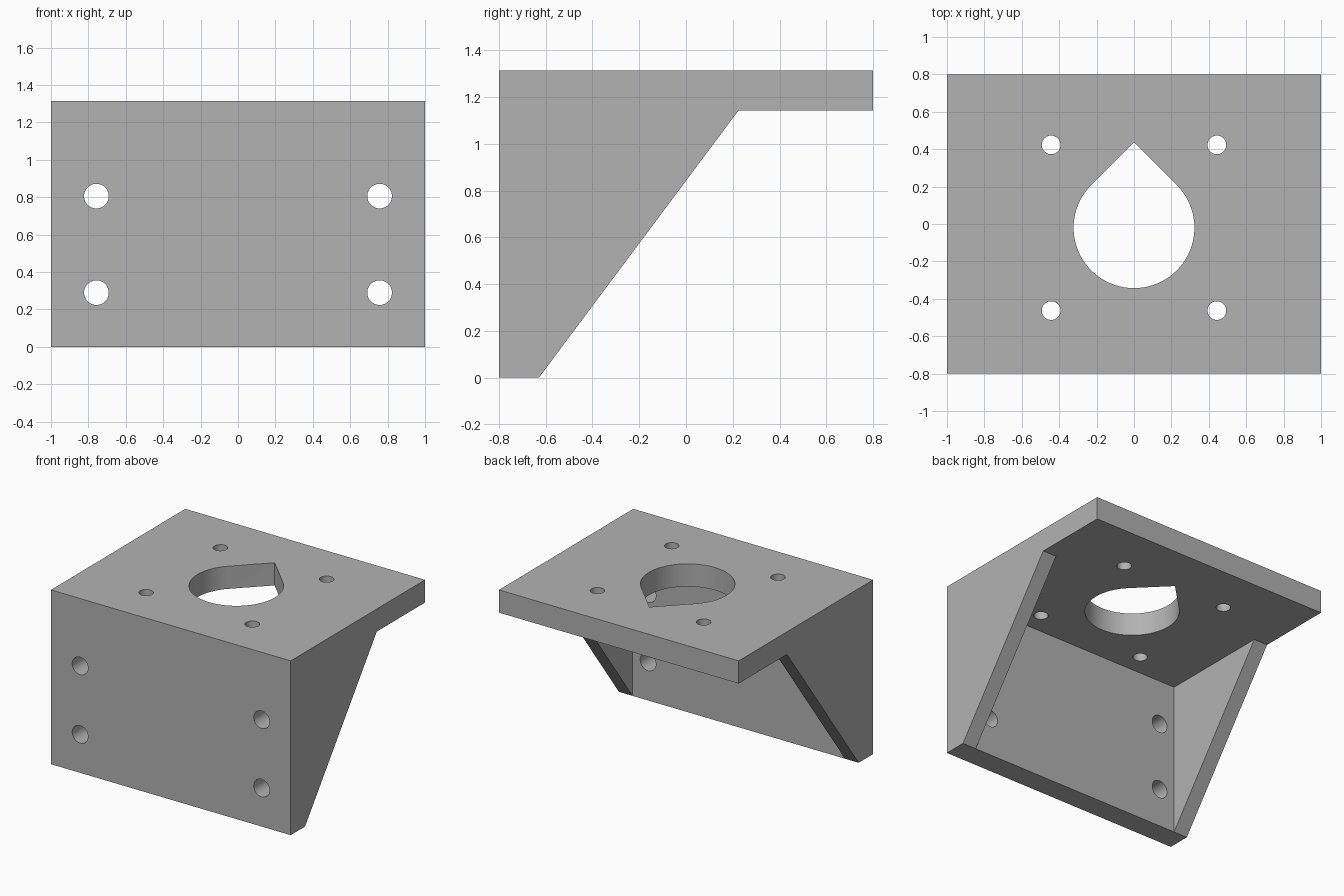
import bpy, bmesh
from math import cos, sin, pi, sqrt
from mathutils import Vector

cube = bpy.data.objects.get("Cube")
if cube:
    bpy.data.objects.remove(cube, do_unlink=True)

# Main sizes
FRONT, BACK, TOP = -0.8, 0.8, 1.314
PLATE, GUSSET = 0.171, 0.114
WALL_Y, UNDER_Z = FRONT + PLATE, TOP - PLATE

grey = bpy.data.materials.new("plain grey")
grey.use_nodes = True
colour = (0.448, 0.448, 0.448, 1)
grey.diffuse_color = colour
grey.node_tree.nodes["Principled BSDF"].inputs["Base Color"].default_value = colour


def prism(name, outline, axis, low, high):
    """Extrude a 2D outline along x, y or z."""
    place = {"x": lambda a, b: Vector((low, a, b)),
             "y": lambda a, b: Vector((a, low, b)),
             "z": lambda a, b: Vector((a, b, low))}[axis]
    move = Vector([high - low if axis == k else 0 for k in "xyz"])
    bm = bmesh.new()
    face = bm.faces.new([bm.verts.new(place(a, b)) for a, b in outline])
    extruded = bmesh.ops.extrude_face_region(bm, geom=[face])
    bmesh.ops.translate(bm, vec=move,
                        verts=[g for g in extruded["geom"] if isinstance(g, bmesh.types.BMVert)])
    bmesh.ops.recalc_face_normals(bm, faces=bm.faces)
    mesh = bpy.data.meshes.new(name)
    bm.to_mesh(mesh)
    bm.free()
    mesh.materials.append(grey)
    obj = bpy.data.objects.new(name, mesh)
    bpy.context.collection.objects.link(obj)
    return obj


def arc(cx, cy, r, start=0.0, sweep=2 * pi, steps=40, closed=True):
    count = steps if closed else steps + 1
    return [(cx + r * cos(start + sweep * i / steps), cy + r * sin(start + sweep * i / steps))
            for i in range(count)]


# Bracket body: side profile extruded across the full width
body = prism("angle_bracket", [(FRONT, 0), (WALL_Y, 0), (0.225, UNDER_Z), (BACK, UNDER_Z),
                               (BACK, TOP), (FRONT, TOP)], "x", -1, 1)

# Hollow between the two gussets
inner = 1 - GUSSET
cutters = [prism("pocket_cutter", [(WALL_Y, -0.5), (1.2, -0.5), (1.2, UNDER_Z), (WALL_Y, UNDER_Z)],
                 "x", -inner, inner)]

# Teardrop opening and four small holes in the top plate
mid_y, radius = -0.02, 0.323
teardrop = arc(0, mid_y, radius, 0.75 * pi, 1.5 * pi, 60, closed=False)
teardrop.append((0, mid_y + radius * sqrt(2)))
cutters.append(prism("opening_cutter", teardrop, "z", UNDER_Z - 0.1, TOP + 0.1))
for sx in (-1, 1):
    for sy in (-1, 1):
        cutters.append(prism("top_hole_cutter", arc(sx * 0.443, mid_y + sy * 0.443, 0.05),
                             "z", UNDER_Z - 0.1, TOP + 0.1))
    # Mounting holes in the front wall
    for z in (0.29, 0.806):
        cutters.append(prism("wall_hole_cutter", arc(sx * 0.757, z, 0.066),
                             "y", FRONT - 0.1, WALL_Y + 0.05))

# Cut everything, then remove the cutters
bpy.context.view_layer.objects.active = body
for cutter in cutters:
    cutter.hide_render = True
    mod = body.modifiers.new(cutter.name, "BOOLEAN")
    mod.operation = "DIFFERENCE"
    mod.solver = "EXACT"
    mod.object = cutter
    bpy.ops.object.modifier_apply(modifier=mod.name)
for cutter in cutters:
    bpy.data.objects.remove(cutter, do_unlink=True)

bpy.ops.object.select_all(action="DESELECT")
body.select_set(True)
bpy.ops.object.shade_smooth_by_angle()
